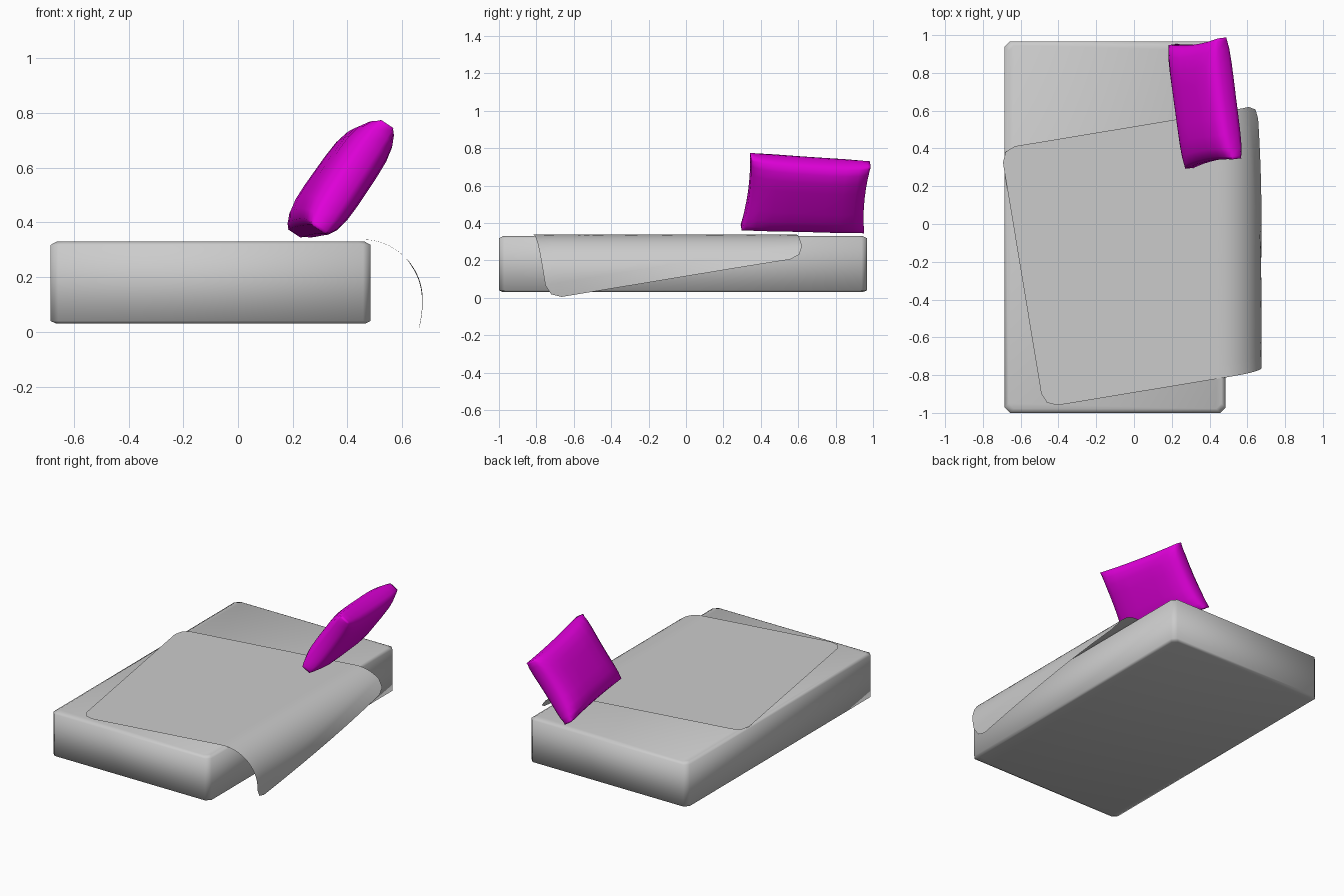
import bpy, bmesh, math
from mathutils import Vector

if "Cube" in bpy.data.objects:
    bpy.data.objects.remove(bpy.data.objects["Cube"])


def add_object(name, bm):
    bmesh.ops.recalc_face_normals(bm, faces=bm.faces[:])
    mesh = bpy.data.meshes.new(name)
    bm.to_mesh(mesh)
    bm.free()
    mesh.shade_smooth()
    obj = bpy.data.objects.new(name, mesh)
    bpy.context.collection.objects.link(obj)
    return obj


def add_grid(bm, us, vs, func):
    rows = [[bm.verts.new(func(u, v)) for v in vs] for u in us]
    for r0, r1 in zip(rows, rows[1:]):
        for i in range(len(vs) - 1):
            bm.faces.new((r0[i], r1[i], r1[i + 1], r0[i + 1]))
    return rows


# Mattress: chamfered slab made of four octagonal rings
bm = bmesh.new()
X0, X1, Y0, Y1, C = -0.685, 0.485, -1.0, 0.967, 0.028
rings = []
for z, inset in ((0.03, 0.022), (0.04, 0), (0.318, 0), (0.33, 0.022)):
    a, b, c, d = X0 + inset, X1 - inset, Y0 + inset, Y1 - inset
    pts = [(a + C, c), (b - C, c), (b, c + C), (b, d - C),
           (b - C, d), (a + C, d), (a, d - C), (a, c + C)]
    rings.append([bm.verts.new((x, y, z)) for x, y in pts])
for lo, hi in zip(rings, rings[1:]):
    for i in range(8):
        j = (i + 1) % 8
        bm.faces.new((lo[i], lo[j], hi[j], hi[i]))
bm.faces.new(rings[0][::-1])
bm.faces.new(rings[-1])
add_object("mattress", bm)

# Blanket: turned rectangle, bent over the right side of the mattress
W, H, ANGLE, CUT = 0.712, 0.695, math.radians(9.4), 0.075
BEND, R, TOP = 0.455, 0.22, 0.338


def blanket_point(a, b):
    if abs(a) == W and abs(b) == H:      # rounded corner
        a = math.copysign(W - CUT * 0.3, a)
        b = math.copysign(H - CUT * 0.3, b)
    s = 0.11 + a * math.cos(ANGLE) - b * math.sin(ANGLE)
    y = -0.17 + a * math.sin(ANGLE) + b * math.cos(ANGLE)
    if s <= BEND:
        return s, y, TOP
    t = (s - BEND) / R
    if t < math.pi / 2:
        return BEND + R * math.sin(t), y, TOP - R * (1 - math.cos(t))
    hang = s - BEND - R * math.pi / 2
    return BEND + R - 1.2 * hang * hang, y, max(0, TOP - R - hang)


def spread(half, n):
    inner = half - CUT
    return [-half] + [inner * (2 * i / n - 1) for i in range(n + 1)] + [half]


bm = bmesh.new()
add_grid(bm, spread(W, 36), spread(H, 14), blanket_point)
add_object("blanket", bm)

# Pillow: two bulging sides joined by a narrow rim, leaning on its long edge
p00, p10 = Vector((0.295, 0.295, 0.375)), Vector((0.205, 0.95, 0.36))
p01, p11 = Vector((0.545, 0.345, 0.76)), Vector((0.465, 0.985, 0.715))
normal = (p10 - p00).cross(p01 - p00).normalized()


def pillow_point(u, v, side):
    cu = u * (1 - 0.05 * (1 - v * v))    # edges pulled in between corners
    cv = v * (1 - 0.03 * (1 - u * u))
    s, t = (cu + 1) / 2, (cv + 1) / 2
    p = p00.lerp(p10, s).lerp(p01.lerp(p11, s), t)
    bulge = math.sqrt((1 - u ** 4) * (1 - v ** 4))
    return p + normal * side * (0.028 + 0.062 * bulge)


bm = bmesh.new()
N = 10
steps = [math.sin(math.pi / 2 * (2 * i / N - 1)) for i in range(N + 1)]
outlines = []
for side in (1, -1):
    g = add_grid(bm, steps, steps, lambda u, v: pillow_point(u, v, side))
    outlines.append([g[i][0] for i in range(N)] + [g[N][i] for i in range(N)]
                    + [g[i][N] for i in range(N, 0, -1)] + [g[0][i] for i in range(N, 0, -1)])
for i in range(4 * N):
    j = (i + 1) % (4 * N)
    bm.faces.new((outlines[0][i], outlines[0][j], outlines[1][j], outlines[1][i]))
pillow = add_object("pillow", bm)
mat = bpy.data.materials.new("magenta_fabric")
mat.diffuse_color = (0.75, 0.0, 0.7, 1)
mat.use_nodes = True
mat.node_tree.nodes["Principled BSDF"].inputs["Base Color"].default_value = mat.diffuse_color
pillow.data.materials.append(mat)
